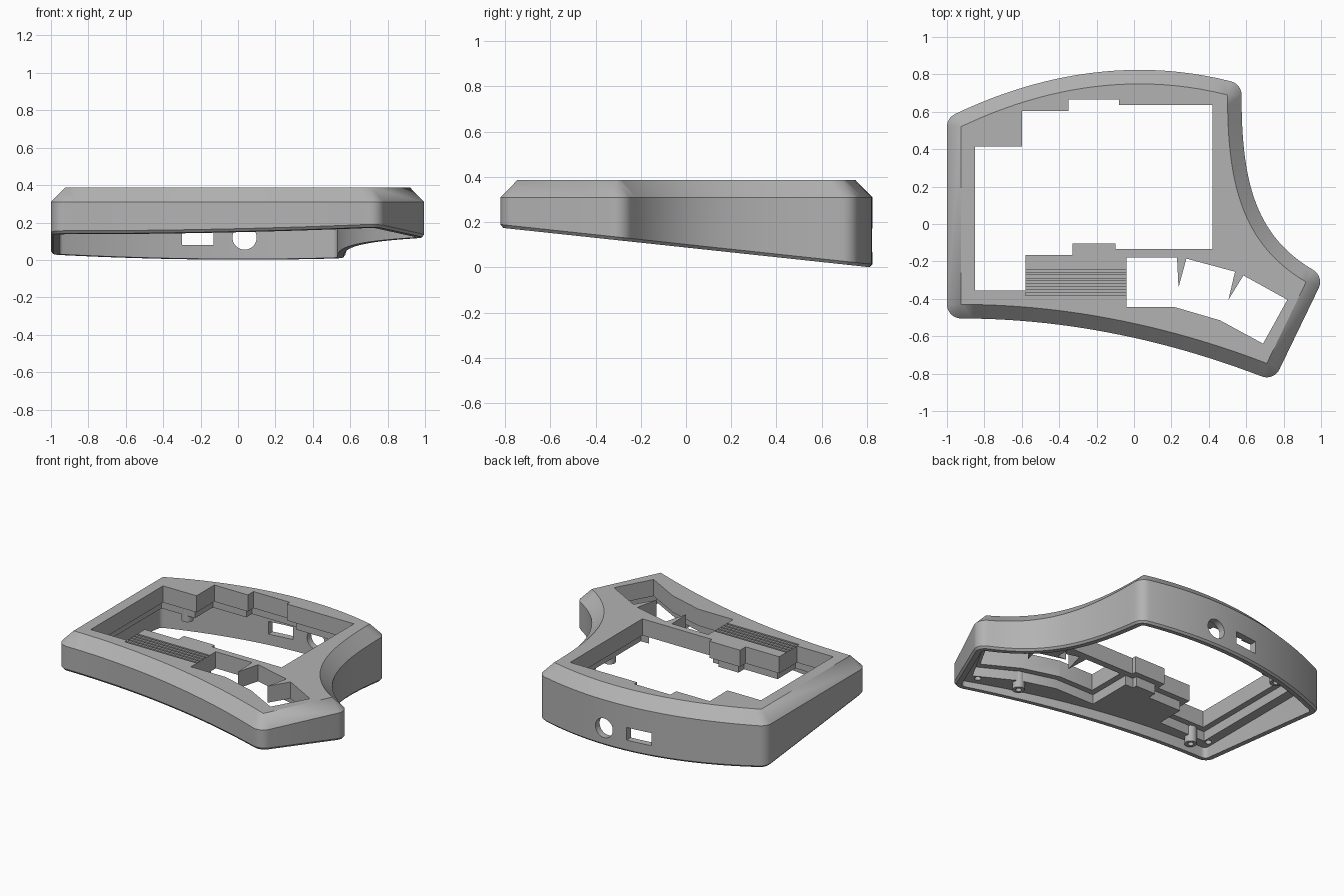
import bpy, bmesh, math
from mathutils import Vector
from mathutils.geometry import interpolate_bezier

if "Cube" in bpy.data.objects:
    bpy.data.objects.remove(bpy.data.objects["Cube"])

grey = bpy.data.materials.new("case_grey")
grey.use_nodes = True
colour = (0.45, 0.45, 0.45, 1)
grey.diffuse_color = colour
grey.node_tree.nodes["Principled BSDF"].inputs["Base Color"].default_value = colour

TOP, SHOULDER, CAVITY, POCKET = 0.387, 0.31, 0.21, 0.275


def bottom_z(y):
    return 0.088 - 0.107 * y


# Sides of the top face, clockwise: end points and bezier handles
sides = [
    [(-.925, -.43), (-.925, -.1), (-.925, .2), (-.925, .52)],
    [(-.925, .52), (-.55, .70), (-.05, .83), (.50, .69)],
    [(.50, .69), (.50, .25), (.56, -.10), (.92, -.31)],
    [(.92, -.31), (.85, -.455), (.78, -.60), (.71, -.745)],
    [(.71, -.745), (.15, -.53), (-.4, -.43), (-.925, -.43)],
]


def left_normal(d):
    return Vector((-d.y, d.x)).normalized()


def outline_points():
    """Outline points with outward normals, fanned at the corners."""
    paths = []
    for i, s in enumerate(sides):
        steps = 2 if i in (0, 3) else 25
        paths.append([p.to_2d() for p in interpolate_bezier(*[Vector((*p, 0)) for p in s], steps)])
    result = []
    for i, path in enumerate(paths):
        for k in range(1, len(path) - 1):
            result.append((path[k], left_normal(path[k + 1] - path[k - 1])))
        following = paths[(i + 1) % len(paths)]
        n0 = left_normal(path[-1] - path[-2])
        n1 = left_normal(following[1] - following[0])
        for k in range(9):
            result.append((path[-1], n0.slerp(n1, k / 8)))
    return result


outline = outline_points()


def ring(offset, z):
    pts = [p + n * offset for p, n in outline]
    return [(p.x, p.y, z(p.y) if callable(z) else z) for p in pts]


def loft(name, rings):
    """Closed solid through a stack of matching rings."""
    bm = bmesh.new()
    loops = [[bm.verts.new(p) for p in r] for r in rings]
    n = len(loops[0])
    for a, b in zip(loops, loops[1:]):
        for i in range(n):
            bm.faces.new((a[i], a[(i + 1) % n], b[(i + 1) % n], b[i]))
    bm.faces.new(loops[0])
    bm.faces.new(loops[-1])
    bmesh.ops.remove_doubles(bm, verts=bm.verts, dist=1e-5)
    bmesh.ops.recalc_face_normals(bm, faces=bm.faces)
    mesh = bpy.data.meshes.new(name)
    bm.to_mesh(mesh)
    bm.free()
    obj = bpy.data.objects.new(name, mesh)
    bpy.context.collection.objects.link(obj)
    mesh.materials.append(grey)
    return obj


def prism(name, pts, z0, z1):
    return loft(name, [[(x, y, z) for x, y in pts] for z in (z0, z1)])


def rect(x0, x1, y0, y1):
    return [(x0, y0), (x0, y1), (x1, y1), (x1, y0)]


def circle(x, y, r, n=24):
    return [(x + r * math.cos(math.tau * k / n), y + r * math.sin(math.tau * k / n)) for k in range(n)]


def grow(pts, d):
    """Mitred outward offset of a clockwise polygon."""
    v = [Vector(p) for p in pts]
    out = []
    for i, p in enumerate(v):
        a = left_normal(p - v[i - 1])
        b = left_normal(v[(i + 1) % len(v)] - p)
        out.append(tuple(p + (a + b) * d / (1 + a.dot(b))))
    return out


def cut(target, cutter):
    mod = target.modifiers.new("cut", 'BOOLEAN')
    mod.operation, mod.solver, mod.object = 'DIFFERENCE', 'EXACT', cutter
    bpy.context.view_layer.objects.active = target
    bpy.ops.object.modifier_apply(modifier=mod.name)
    bpy.data.objects.remove(cutter)


def smooth(obj):
    bpy.ops.object.select_all(action='DESELECT')
    obj.select_set(True)
    bpy.context.view_layer.objects.active = obj
    bpy.ops.object.shade_smooth_by_angle(angle=math.radians(20))


# Case shell: sloped base, straight wall, chamfered shoulder
case = loft("case_shell", [
    ring(.063, bottom_z),
    ring(.075, lambda y: bottom_z(y) + .014),
    ring(.075, SHOULDER),
    ring(0, TOP),
])
cut(case, loft("cavity_cutter", [ring(.03, -.5), ring(.03, CAVITY)]))

# Key openings through the top
main_opening = [
    (-.85, -.355), (-.85, .415), (-.6, .415), (-.6, .605), (-.35, .605), (-.35, .665),
    (-.08, .665), (-.08, .635), (.42, .635), (.42, -.135), (-.10, -.135), (-.10, -.105),
    (-.33, -.105), (-.33, -.165), (-.58, -.165), (-.58, -.355)]
thumb_opening = [
    (-.04, -.445), (-.04, -.18), (.23, -.18), (.238, -.34), (.28, -.185), (.54, -.255),
    (.505, -.405), (.585, -.275), (.82, -.405), (.69, -.64), (.46, -.515), (.22, -.445)]
thumb_pocket = [p for p in thumb_opening if p not in ((.238, -.34), (.505, -.405))]
for opening, pocket in ((main_opening, main_opening), (thumb_opening, thumb_pocket)):
    cut(case, prism("pocket_cutter", grow(pocket, .04), 0, POCKET))
    cut(case, prism("opening_cutter", opening, 0, 1))

# Grooved grip between the openings
for k in range(5):
    y = -.25 - k * .031
    cut(case, prism("groove_cutter", rect(-.579, -.041, y - .007, y + .007), TOP - .02, 1))

# Ports through the back wall
cut(case, prism("port_cutter", rect(-.30, -.13, .6, 1), .08, .165))
jack = prism("jack_cutter", circle(0, 0, .065, 40), -.2, .2)
jack.rotation_euler.x = math.pi / 2
jack.location = (.035, .8, .12)
bpy.context.view_layer.update()
cut(case, jack)

# Blind screw holes in the corners
for x, y in ((-.92, -.39), (.66, -.70), (.88, -.34), (.475, .67), (-.9, .49)):
    cut(case, prism("screw_cutter", circle(x, y, .02), 0, CAVITY + .06))
smooth(case)

# Hollow screw posts under the plate
for x, y in ((.43, -.585), (-.80, -.415), (-.72, .49), (.50, .1)):
    post = prism("screw_post", circle(x, y, .038), .165, POCKET + .02)
    cut(post, prism("post_cutter", circle(x, y, .018), 0, POCKET))
    smooth(post)
